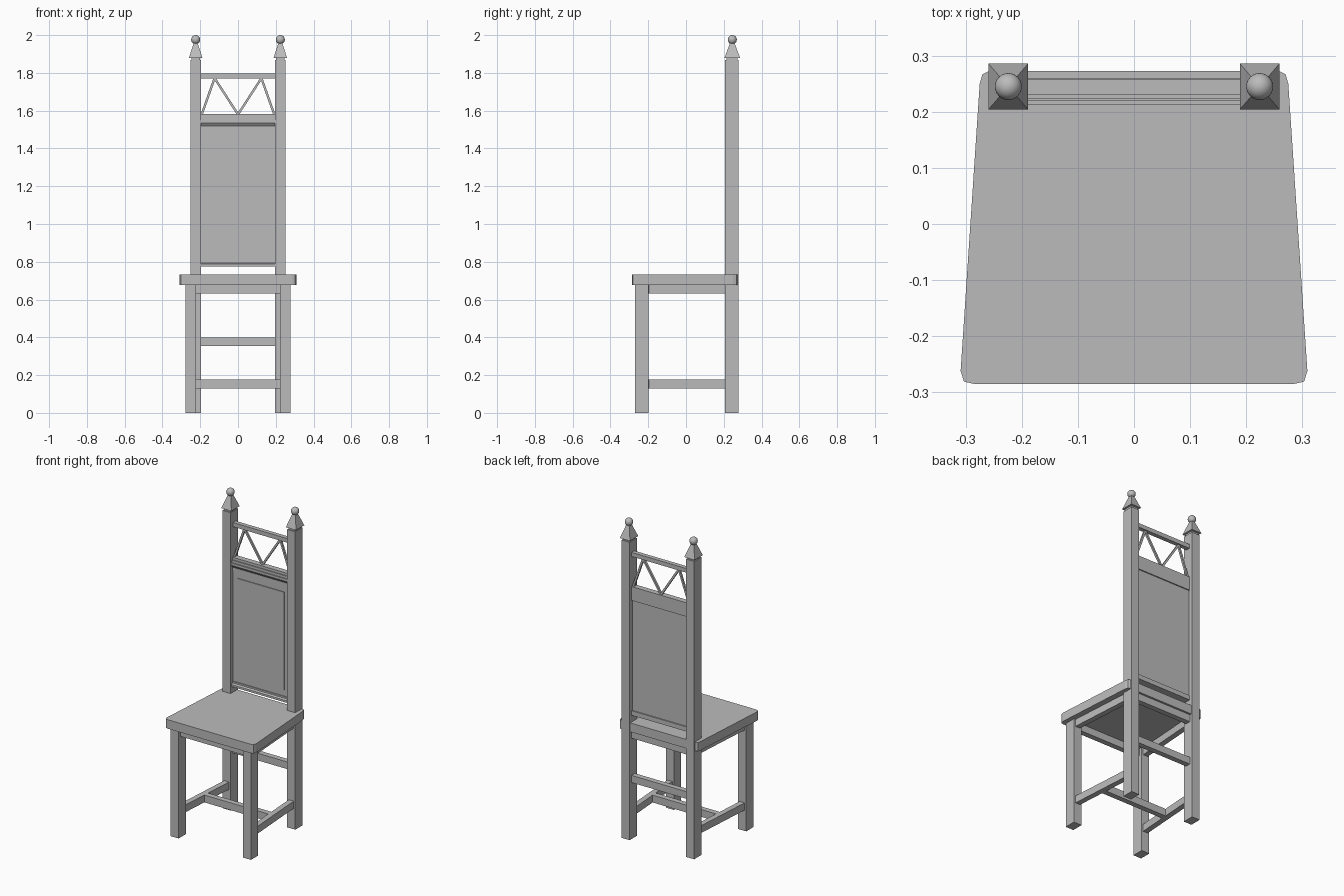
import bpy, bmesh, math
from mathutils import Vector

old = bpy.data.objects.get("Cube")
if old:
    bpy.data.objects.remove(old)

grey = bpy.data.materials.new("plain_grey")
grey.use_nodes = True
grey.diffuse_color = (0.5, 0.5, 0.5, 1)
grey.node_tree.nodes["Principled BSDF"].inputs["Base Color"].default_value = (0.5, 0.5, 0.5, 1)


def finish(name, bm):
    bmesh.ops.recalc_face_normals(bm, faces=bm.faces)
    mesh = bpy.data.meshes.new(name)
    bm.to_mesh(mesh)
    bm.free()
    mesh.materials.append(grey)
    obj = bpy.data.objects.new(name, mesh)
    bpy.context.collection.objects.link(obj)
    return obj


def box(name, x, y, z):
    """Box from (low, high) pairs on each axis."""
    bm = bmesh.new()
    bmesh.ops.create_cube(bm, size=1)
    for v in bm.verts:
        v.co = [sum(r) / 2 + c * (r[1] - r[0]) for r, c in zip((x, y, z), v.co)]
    return finish(name, bm)


def prism(name, points, offset):
    """Extrude a closed outline along an offset."""
    bm = bmesh.new()
    face = bm.faces.new([bm.verts.new(p) for p in points])
    new = bmesh.ops.extrude_face_region(bm, geom=[face])["geom"]
    bmesh.ops.translate(bm, vec=offset, verts=[v for v in new if isinstance(v, bmesh.types.BMVert)])
    return finish(name, bm)


def bar(name, p, q, width, height):
    """Rectangular bar between two points, width measured sideways."""
    p, q = Vector(p), Vector(q)
    along = (q - p).normalized()
    ref = Vector((0, 1, 0)) if abs(along.z) > 0.1 else Vector((0, 0, 1))
    u = along.cross(ref).normalized() * width / 2
    v = ref * height / 2
    return prism(name, [p + u + v, p - u + v, p - u - v, p + u - v], q - p)


POST_X, POST_Y, LEG_X, LEG_Y = 0.224, 0.243, 0.251, -0.234
HALF_X, HALF_Y = 0.028, 0.036
INNER = POST_X - HALF_X

# Seat with tapered sides and clipped corners
half = [(0.285, -0.285), (0.303, -0.281), (0.309, -0.262), (0.275, 0.25), (0.27, 0.267), (0.258, 0.273)]
outline = half + [(-x, y) for x, y in reversed(half)]
prism("seat", [(x, y, 0.677) for x, y in outline], (0, 0, 0.056))

# Legs, posts, finials and side rails
for side, s in (("right", -1), ("left", 1)):
    def span(c, h):
        return c - h, c + h
    box(side + "_front_leg", span(s * LEG_X, HALF_X), span(LEG_Y, HALF_Y), (0, 0.677))
    box(side + "_back_post", span(s * POST_X, HALF_X), span(POST_Y, HALF_Y), (0, 1.867))
    box(side + "_finial_neck", span(s * POST_X, 0.023), span(POST_Y, 0.029), (1.867, 1.88))
    bm = bmesh.new()
    bmesh.ops.create_cube(bm, size=1)
    for v in bm.verts:
        k = 0.28 if v.co.z > 0 else 1
        v.co = (s * POST_X + v.co.x * 0.071 * k, POST_Y + 0.002 + v.co.y * 0.082 * k, 1.92 + v.co.z * 0.08)
    finish(side + "_finial_pyramid", bm)
    bm = bmesh.new()
    bmesh.ops.create_uvsphere(bm, u_segments=24, v_segments=14, radius=0.024)
    bmesh.ops.translate(bm, vec=(s * POST_X, POST_Y + 0.002, 1.976), verts=bm.verts)
    ball = finish(side + "_finial_ball", bm)
    for f in ball.data.polygons:
        f.use_smooth = True
    for part, z in (("apron", 0.655), ("stretcher", 0.153)):
        bar(side + "_" + part, (s * LEG_X, LEG_Y + HALF_Y, z), (s * POST_X, POST_Y - HALF_Y, z), 0.034, 0.046)

# Cross rails
across = (-INNER, INNER)
box("front_apron", (-LEG_X + HALF_X, LEG_X - HALF_X), (-0.25, -0.216), (0.632, 0.678))
box("back_apron", across, (0.226, 0.26), (0.632, 0.678))
box("middle_stretcher", (-0.235, 0.235), (-0.017, 0.017), (0.13, 0.176))
box("back_stretcher", across, (0.226, 0.26), (0.354, 0.399))
box("top_rail", across, (0.231, 0.258), (1.77, 1.796))

# Back panel with stepped crest, lower rail and raised field
box("back_panel", across, (0.23, 0.252), (0.79, 1.56))
box("panel_field", (-0.162, 0.162), (0.225, 0.235), (0.845, 1.457))
crest = [(0.259, 1.495), (0.259, 1.582), (0.224, 1.582), (0.224, 1.566), (0.219, 1.566),
         (0.219, 1.55), (0.213, 1.55), (0.213, 1.535), (0.224, 1.52), (0.224, 1.495)]
prism("crest_rail", [(-INNER, y, z) for y, z in crest], (2 * INNER, 0, 0))
lower = [(0.259, 0.775), (0.259, 0.804), (0.224, 0.804), (0.224, 0.794), (0.214, 0.788), (0.214, 0.775)]
prism("lower_rail", [(-INNER, y, z) for y, z in lower], (2 * INNER, 0, 0))

# Zigzag rods between crest and top rail
zigzag = [(-0.192, 1.58), (-0.124, 1.772), (0, 1.58), (0.124, 1.772), (0.192, 1.58)]
for i, (a, b) in enumerate(zip(zigzag, zigzag[1:])):
    bar(f"zigzag_rod_{i + 1}", (a[0], 0.244, a[1]), (b[0], 0.244, b[1]), 0.012, 0.012)
